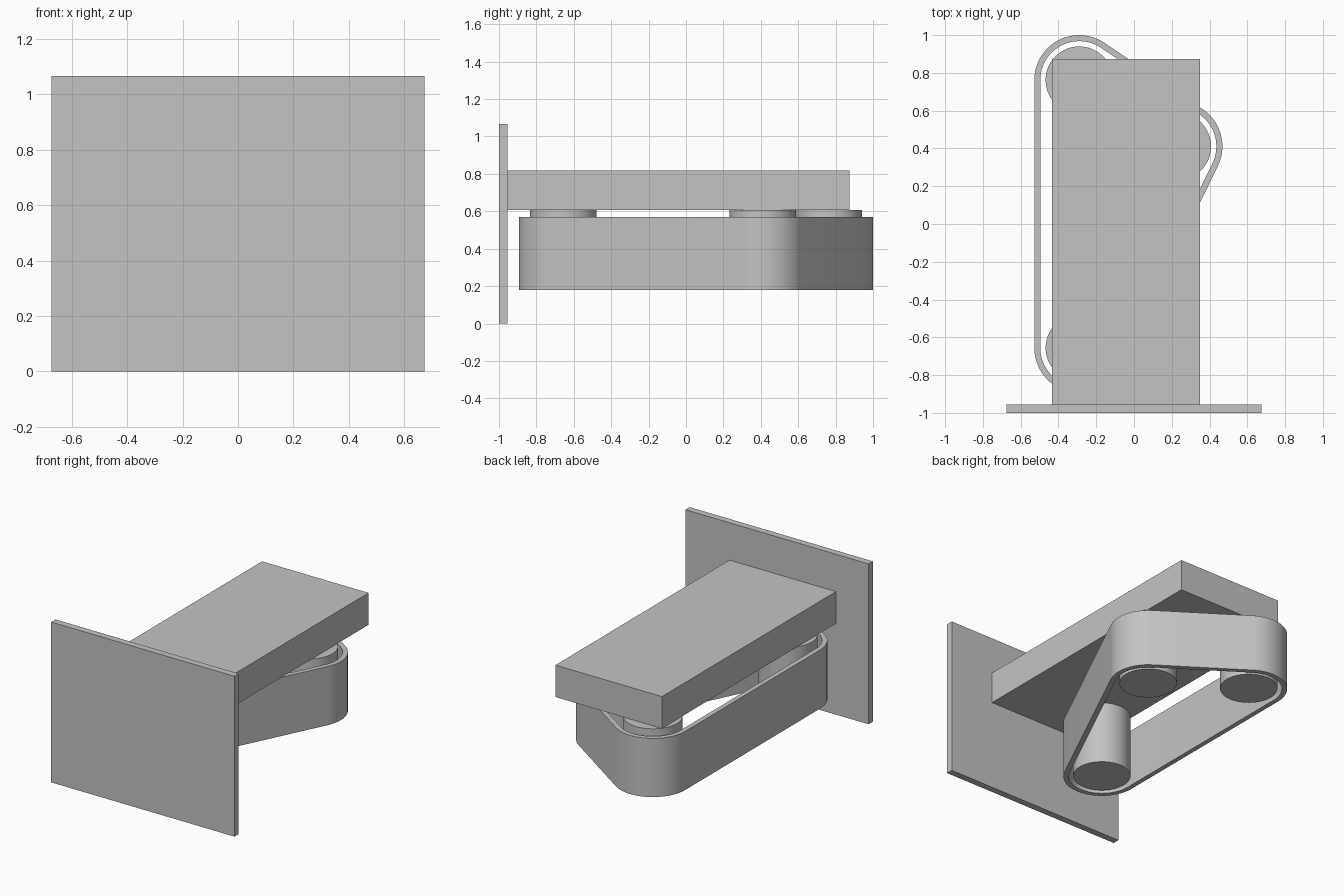
import bpy
import bmesh
from math import atan2, cos, sin, pi, radians

if "Cube" in bpy.data.objects:
    bpy.data.objects.remove(bpy.data.objects["Cube"])

grey = bpy.data.materials.new("plain grey")
grey.use_nodes = True
grey.diffuse_color = (0.55, 0.55, 0.55, 1)
grey.node_tree.nodes["Principled BSDF"].inputs["Base Color"].default_value = grey.diffuse_color

# Roller centres, counter-clockwise seen from above
ROLLERS = [("front_roller", -0.29, -0.656), ("side_roller", 0.23, 0.411), ("back_roller", -0.29, 0.762)]
ROLLER_R, BELT_R, BELT_T = 0.178, 0.238, 0.032


def finish(obj, smooth=False):
    obj.data.materials.append(grey)
    if smooth:
        bpy.ops.object.select_all(action="DESELECT")
        obj.select_set(True)
        bpy.context.view_layer.objects.active = obj
        bpy.ops.object.shade_smooth_by_angle(angle=radians(30))


def box(name, low, high):
    bpy.ops.mesh.primitive_cube_add(size=1, location=[(a + b) / 2 for a, b in zip(low, high)])
    obj = bpy.context.object
    obj.name = name
    obj.scale = [b - a for a, b in zip(low, high)]
    bpy.ops.object.transform_apply(location=False, rotation=False, scale=True)
    finish(obj)


def roller(name, x, y, bottom, top):
    bpy.ops.mesh.primitive_cylinder_add(vertices=64, radius=ROLLER_R, depth=top - bottom,
                                        location=(x, y, (bottom + top) / 2))
    bpy.context.object.name = name
    finish(bpy.context.object, True)


def belt_outline(radius, steps=24):
    """Loop wrapped round the rollers: an arc at each, joined by straight runs."""
    points = []
    for i, (_, x, y) in enumerate(ROLLERS):
        _, px, py = ROLLERS[i - 1]
        _, nx, ny = ROLLERS[(i + 1) % len(ROLLERS)]
        start = atan2(y - py, x - px) - pi / 2
        sweep = (atan2(ny - y, nx - x) - pi / 2 - start) % (2 * pi)
        for k in range(steps + 1):
            a = start + sweep * k / steps
            points.append((x + radius * cos(a), y + radius * sin(a)))
    return points


def belt(name, bottom, top):
    bm = bmesh.new()
    outer, inner = belt_outline(BELT_R), belt_outline(BELT_R - BELT_T)
    rings = [[bm.verts.new((x, y, z)) for x, y in loop]
             for loop, z in ((outer, bottom), (outer, top), (inner, top), (inner, bottom))]
    count = len(outer)
    for r in range(4):
        a, b = rings[r], rings[(r + 1) % 4]
        for i in range(count):
            j = (i + 1) % count
            bm.faces.new((a[i], a[j], b[j], b[i]))
    bmesh.ops.recalc_face_normals(bm, faces=bm.faces)
    mesh = bpy.data.meshes.new(name)
    bm.to_mesh(mesh)
    bm.free()
    obj = bpy.data.objects.new(name, mesh)
    bpy.context.collection.objects.link(obj)
    finish(obj, True)


# Mounting plate and the arm standing out from it
box("mounting_plate", (-0.674, -1, 0), (0.674, -0.955, 1.066))
box("support_arm", (-0.434, -0.955, 0.606), (0.349, 0.873, 0.818))

# Rollers hanging below the arm, with the belt around them
for name, x, y in ROLLERS:
    roller(name, x, y, 0.185, 0.606)
belt("belt", 0.18, 0.57)
